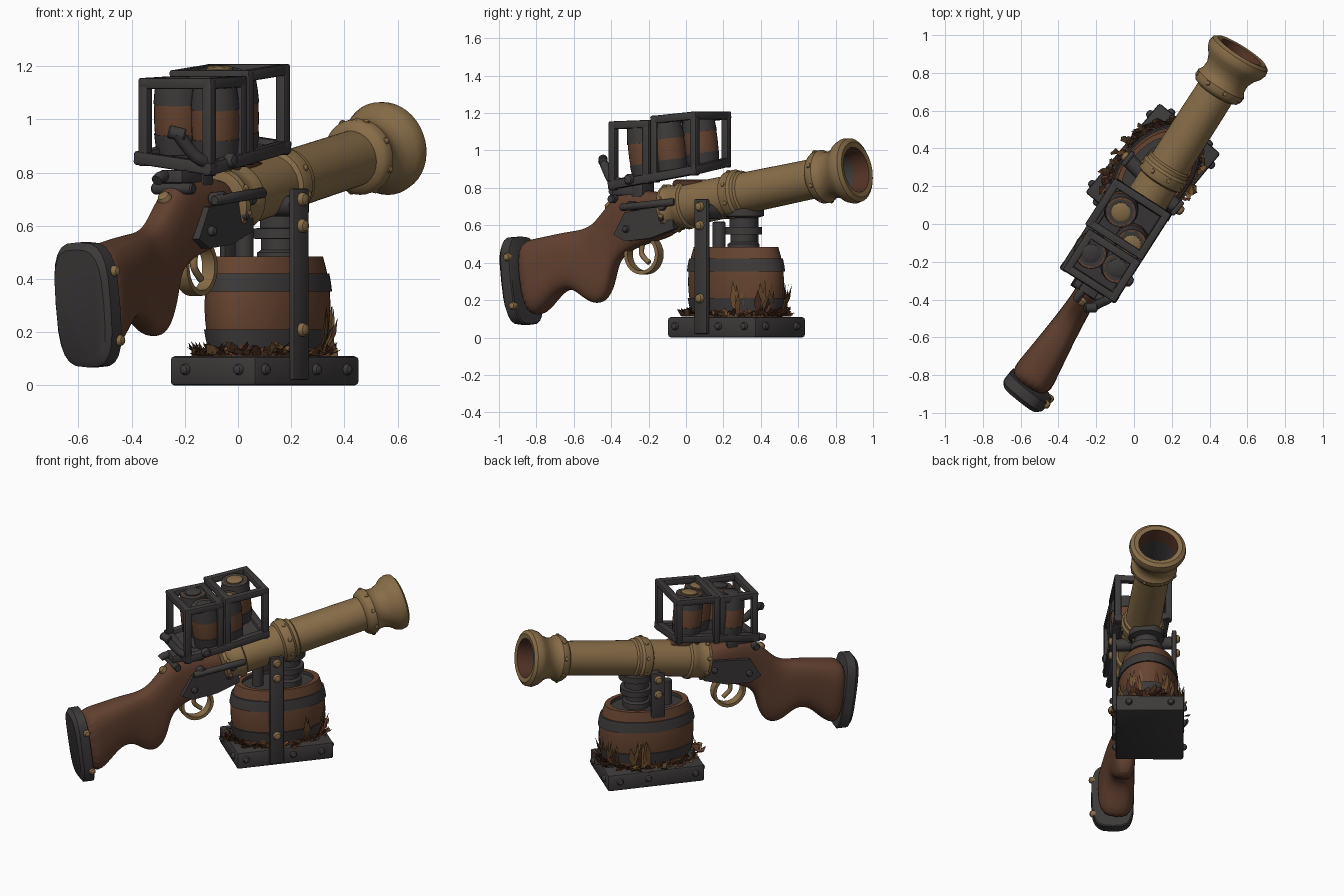
import bpy, bmesh, math, random
from mathutils import Matrix, Vector

if "Cube" in bpy.data.objects:
    bpy.data.objects.remove(bpy.data.objects["Cube"])
random.seed(4)


def material(name, rgb):
    m = bpy.data.materials.new(name)
    m.use_nodes = True
    m.diffuse_color = (*rgb, 1)
    m.node_tree.nodes["Principled BSDF"].inputs["Base Color"].default_value = (*rgb, 1)
    return m


IRON = material("dark iron", (.047, .042, .042))
BRASS = material("aged brass", (.245, .153, .065))
WOOD = material("stock wood", (.122, .052, .029))
STAVE = material("barrel wood", (.135, .058, .030))
STRAW = material("dry straw", (.17, .085, .03))
RUST = material("rust", (.085, .032, .018))

T = Matrix.Translation


def rot(deg, axis):
    return Matrix.Rotation(math.radians(deg), 4, axis)


GUN = rot(57.4, 'Z') @ T((0, .012, 0))          # x along the gun, z up
BASE = T((.10, .27, 0)) @ rot(50.3, 'Z')        # x along the base
BORE = GUN @ T((0, 0, .708)) @ rot(80, 'Y')     # z along the cannon


def finish(name, bm, mats, frame, angle=35):
    bmesh.ops.recalc_face_normals(bm, faces=bm.faces)
    me = bpy.data.meshes.new(name)
    bm.to_mesh(me)
    bm.free()
    for m in mats:
        me.materials.append(m)
    me.shade_smooth()
    me.set_sharp_from_angle(angle=math.radians(angle))
    ob = bpy.data.objects.new(name, me)
    ob.matrix_world = frame
    bpy.context.collection.objects.link(ob)
    return ob


def skin(bm, rings, slots=None):
    """Joins rings of points and caps both ends."""
    vs = [[bm.verts.new(p) for p in r] for r in rings]
    n = len(vs[0])
    for k in range(len(vs) - 1):
        for i in range(n):
            j = (i + 1) % n
            f = bm.faces.new((vs[k][i], vs[k][j], vs[k + 1][j], vs[k + 1][i]))
            f.material_index = slots[k] if slots else 0
    bm.faces.new(vs[0][::-1])
    bm.faces.new(vs[-1]).material_index = slots[-1] if slots else 0


def lathe(name, profile, mats, frame, slots=None, n=32):
    bm = bmesh.new()
    turn = [math.tau * i / n for i in range(n)]
    skin(bm, [[(r * math.cos(a), r * math.sin(a), z) for a in turn] for z, r in profile], slots)
    return finish(name, bm, mats, frame)


def box(name, size, loc, mat, frame, bevel=.008):
    bm = bmesh.new()
    bmesh.ops.create_cube(bm, size=1, matrix=T(loc) @ Matrix.Diagonal((*size, 1)))
    bmesh.ops.bevel(bm, geom=bm.edges[:], offset=bevel, segments=2, affect='EDGES', profile=.5)
    return finish(name, bm, [mat], frame)


def aim(a, b):
    a, b = Vector(a), Vector(b)
    return T(a) @ (b - a).to_track_quat('Z', 'Y').to_matrix().to_4x4(), (b - a).length


def beam(name, a, b, w):
    m, length = aim(a, b)
    return box(name, (w, w, length + w), (0, 0, length / 2), IRON, GUN @ m)


def rod(name, a, b, r, mat, frame):
    m, length = aim(a, b)
    return lathe(name, [(0, r * .8), (.006, r), (length - .006, r), (length, r * .8)], [mat], frame @ m, n=16)


def stud(name, a, way, r, mat, frame):
    m, _ = aim(a, Vector(a) + Vector(way))
    return lathe(name, [(-.01, r), (.008, r), (.02, r * .75), (.025, r * .3)], [mat], frame @ m, n=10)


def prism(name, pts, t0, t1, mat, frame):
    bm = bmesh.new()
    skin(bm, [[(s, t, z) for s, z in pts] for t in (t0, t1)])
    return finish(name, bm, [mat], frame)


def tube(name, pts, r, mat, frame):
    cu = bpy.data.curves.new(name, 'CURVE')
    cu.dimensions, cu.bevel_depth, cu.use_fill_caps = '3D', r, True
    sp = cu.splines.new('NURBS')
    sp.points.add(len(pts) - 1)
    for p, q in zip(sp.points, pts):
        p.co = (*q, 1)
    sp.use_endpoint_u, sp.order_u = True, 3
    cu.materials.append(mat)
    ob = bpy.data.objects.new(name, cu)
    ob.matrix_world = frame
    bpy.context.collection.objects.link(ob)


def keg(name, h, r, taper, hoops, frame):
    def rad(f):
        return r * (1 - taper * (2 * f - 1) ** 2)
    e = rad(1) * .86
    body = [(h * k / 8, rad(k / 8)) for k in range(9)] + [(h, e), (h * .94, e), (h * .94, e * .05)]
    lathe(name, body, [STAVE, IRON], frame, [0] * 9 + [1, 1])
    for f0, f1 in hoops:
        ring = [(h * f0, rad(f0) * .96)] + [(h * f, rad(f) * 1.035) for f in (f0, (f0 + f1) / 2, f1)]
        lathe(name + "_hoop", ring + [(h * f1, rad(f1) * .9)], [IRON], frame)


# Cannon tube with rings, flared muzzle and hollow bore
tube_profile = [(-.13, .10), (-.12, .125), (-.10, .13), (-.08, .12), (-.03, .12), (-.01, .13), (.01, .128),
                (.02, .114), (.27, .112), (.28, .128), (.30, .134), (.335, .134), (.35, .122), (.37, .122), (.38, .110),
                (.83, .106), (.84, .13), (.86, .143), (.89, .143), (.91, .128), (.95, .126), (.99, .142),
                (1.02, .166), (1.05, .177), (1.08, .172), (1.095, .15), (1.09, .122), (1.0, .108), (.82, .10)]
lathe("cannon_tube", tube_profile, [BRASS, RUST, IRON], BORE, [0] * 26 + [1, 2], 40)
for d, r in ((.315, .117), (-.10, .112), (.875, .127)):
    for a in range(20, 380, 45):
        c, s = math.cos(math.radians(a)), math.sin(math.radians(a))
        stud("ring_stud", (r * c, r * s, d), (c, s, 0), .016, BRASS, BORE)
box("rusty_saddle", (.2, .10, .05), (.03, 0, .819), RUST, GUN, .02)

# Stock: rounded sections between a top line and a bottom line
sections = [(-1.06, .515, -.995, .09, .122), (-.95, .53, -.895, .135, .11), (-.82, .555, -.81, .24, .097),
            (-.72, .57, -.71, .27, .085), (-.66, .578, -.615, .18, .077), (-.59, .605, -.525, .18, .07),
            (-.53, .67, -.475, .27, .067), (-.47, .73, -.46, .38, .066), (-.40, .785, -.39, .46, .07),
            (-.25, .79, -.22, .51, .08), (-.03, .76, -.05, .55, .088)]


def section(sa, za, sb, zb, w, n=24, power=.7):
    ring = []
    for i in range(n):
        c, s = math.cos(math.tau * i / n), math.sin(math.tau * i / n)
        f = (1 + math.copysign(abs(s) ** power, s)) / 2
        ring.append((sb + (sa - sb) * f, math.copysign(abs(c) ** power, c) * w, zb + (za - zb) * f))
    return ring


bm = bmesh.new()
skin(bm, [section(*q) for q in sections])
stock = finish("stock", bm, [WOOD], GUN, 60)
stock.modifiers.new("rounding", 'SUBSURF').levels = 2
bm = bmesh.new()
plate = [(-1.025, .53, -.965, .075, .126), (-1.03, .54, -.97, .068, .132),
         (-1.085, .538, -1.03, .068, .132), (-1.105, .51, -1.05, .095, .115)]
skin(bm, [section(*q, power=.62) for q in plate])
finish("butt_plate", bm, [IRON], GUN @ T((-1.065, -.008, 0)) @ rot(-6, 'Z') @ T((1.05, 0, 0)))
for s, z in ((-1.055, .43), (-1.02, .17)):
    stud("butt_stud", (s, -.131, z), (0, -1, 0), .022, BRASS, GUN)

# Lock plates, side bolt, trigger and guard
lock = [(-.43, .55), (-.36, .67), (-.06, .71), (-.05, .58), (-.2, .53), (-.36, .515)]
for side in (-1, 1):
    shifted = GUN @ T((-.025 * side, 0, 0))
    prism("lock_plate", lock, side * .05, side * .098, IRON, shifted)
    for s, z in ((-.35, .58), (-.12, .64)):
        stud("lock_stud", (s, side * .098, z), (0, side, 0), .02, IRON, shifted)
rod("side_bolt", (-.34, -.125, .695), (0, -.125, .725), .02, IRON, GUN)
for s in (-.28, -.08):
    rod("bolt_mount", (s, -.07, .70), (s, -.135, .705), .026, IRON, GUN)
bm = bmesh.new()
hoop = [math.tau * i / 28 for i in range(28)]
for a, b in zip(hoop, hoop[1:] + hoop[:1]):
    q = [[bm.verts.new((r * math.cos(k), t, r * math.sin(k))) for k in (a, b)]
         for r, t in ((.108, -.028), (.108, .028), (.088, .028), (.088, -.028))]
    for u, v in zip(q, q[1:] + q[:1]):
        bm.faces.new((u[0], u[1], v[1], v[0]))
bmesh.ops.remove_doubles(bm, verts=bm.verts, dist=.0001)
finish("trigger_guard", bm, [BRASS], GUN @ T((-.275, 0, .445)))
tube("trigger", [(-.27, 0, .54), (-.30, 0, .46), (-.27, 0, .42), (-.24, 0, .40)], .014, BRASS, GUN)

# Hammer and sight on the wrist
box("breech_block", (.18, .10, .05), (-.36, 0, .785), IRON, GUN)
rod("hammer_pin", (-.43, -.09, .74), (-.43, .09, .74), .022, IRON, GUN)
tube("hammer", [(-.38, .03, .78), (-.46, .03, .80), (-.50, .03, .77)], .022, IRON, GUN)
stud("wrist_stud", (-.49, 0, .70), (-1, 0, 1), .028, BRASS, GUN)


# Crate: sloping tray, then a low rear frame and a taller, wider front frame
def floor(s, t):
    return .80 + (s + .42) * .155 + (t + .15) * .13


R, L, REAR, FRONT = -.13, .17, -.385, .13
corners = [(REAR, R), (FRONT, R), (FRONT, L), (REAR, L)]
bm = bmesh.new()
skin(bm, [[(s, t, floor(s, t) + dz) for s, t in corners] for dz in (-.012, .012)])
finish("crate_tray", bm, [IRON], GUN)
for (s0, t0), (s1, t1) in zip(corners, corners[1:] + corners[:1]):
    beam("tray_rail", (s0, t0, floor(s0, t0) + .008), (s1, t1, floor(s1, t1) + .008), .048)
for s0, z0, s1, z1, far in ((REAR, 1.135, -.17, 1.142, .155), (-.12, 1.165, FRONT, 1.187, .185)):
    for t in (R, far):
        beam("side_rail", (s0, t, z0), (s1, t, z1), .042)
        for s, z in ((s0, z0), (s1, z1)):
            beam("crate_post", (s, t, floor(s, t)), (s, t, z), .042)
    for s, z in ((s0, z0), (s1, z1)):
        beam("cross_rail", (s, R, z), (s, far, z), .042)
box("crate_support", (.07, .12, .12), (-.28, 0, floor(-.28, 0) - .05), IRON, GUN)
tube("crate_lever", [(-.34, -.13, .83), (-.41, -.115, .84), (-.45, -.085, .88), (-.50, -.06, .95)], .024, IRON, GUN)
rod("lever_grip", (-.48, -.085, .94), (-.515, -.03, .955), .025, IRON, GUN)
stud("latch", (-.27, R - .02, floor(-.27, R) + .02), (0, -1, 0), .03, IRON, GUN)

# Powder kegs, the front pair with brass lids
for s, t, lid in ((.045, .095, BRASS), (-.07, -.045, BRASS), (-.225, .11, IRON), (-.215, -.05, IRON)):
    lean = GUN @ T((s, t, floor(s, t) + .01)) @ rot(-6, 'Y') @ rot(3, 'X')
    keg("powder_keg", .275, .09, .13, ((0, .27), (.68, 1)), lean)
    lathe("keg_lid", [(.27, .05), (.282, .05), (.287, .042), (.287, .002)], [lid], lean, n=20)

# Base plinth, barrel and pivot
box("base_plinth", (.615, .42, .11), (0, 0, .055), IRON, BASE, .014)
keg("mount_barrel", .375, 1, .12, ((.09, .27), (.65, .83)),
    BASE @ T((.005, -.01, .11)) @ Matrix.Diagonal((.297, .185, 1, 1)))
lathe("pivot_post", [(.45, .085), (.50, .085), (.51, .07), (.55, .07), (.552, .10), (.59, .10), (.592, .075),
                     (.64, .075), (.65, .11), (.69, .11)], [IRON], BASE @ T((.065, -.02, 0)))
rod("rear_post", (-.12, 0, .45), (-.12, 0, .62), .035, IRON, BASE)
rod("trunnion", (-.06, -.21, .675), (-.03, .145, .675), .04, IRON, BASE)

# Long strap on the right, short strap standing on the barrel on the left, brass studs
box("long_strap", (.09, .028, .72), (-.06, -.218, .38), IRON, BASE)
box("short_strap", (.09, .028, .30), (-.025, .15, .59), IRON, BASE)
for u, v, way, z in ((-.06, -.231, -1, .21), (-.06, -.231, -1, .60), (-.06, -.231, -1, .70),
                     (-.025, .163, 1, .60), (-.025, .163, 1, .70)):
    stud("strap_stud", (u, v, z), (0, way, 0), .027, BRASS, BASE)

# Iron studs round the plinth
for side in (-1, 1):
    for u in (-.25, .05, .23):
        stud("plinth_stud", (u, side * .205, .06), (0, side, 0), .022, IRON, BASE)
    for v in (-.13, .13):
        stud("plinth_stud", (side * .303, v, .06), (side, 0, 0), .022, IRON, BASE)

# Dead leaves piled round the barrel foot, with taller straw tufts at the front end
bm = bmesh.new()
for i in range(330):
    tall = i % 6 == 0
    a = random.choice((-1.0, -.45, .5, 1.3)) + random.gauss(0, .12) if tall else random.uniform(0, math.tau)
    grow = random.uniform(.08, .19) if tall else random.uniform(.0, .045)
    out = Vector((math.cos(a), math.sin(a), 0))
    reach = 1 if tall else random.uniform(.92, 1.12)
    foot = Vector((out.x * .275 * reach, out.y * .18 * reach, .112))
    loose = .025 if tall else .045
    tip = foot + Vector((out.x * .03, out.y * .02, grow))
    tip += Vector((random.uniform(-loose, loose), random.uniform(-loose, loose), .01))
    wide = Vector((-out.y, out.x, random.uniform(-.5, .9))) * random.uniform(.011, .022)
    mid = foot.lerp(tip, .55) + out * .012
    vs = [bm.verts.new(p) for p in (foot, mid + wide, tip, mid - wide)]
    bm.faces.new(vs).material_index = random.choice((0, 0, 1) if tall else (0, 1, 1))
finish("straw", bm, [STRAW, RUST], BASE)
